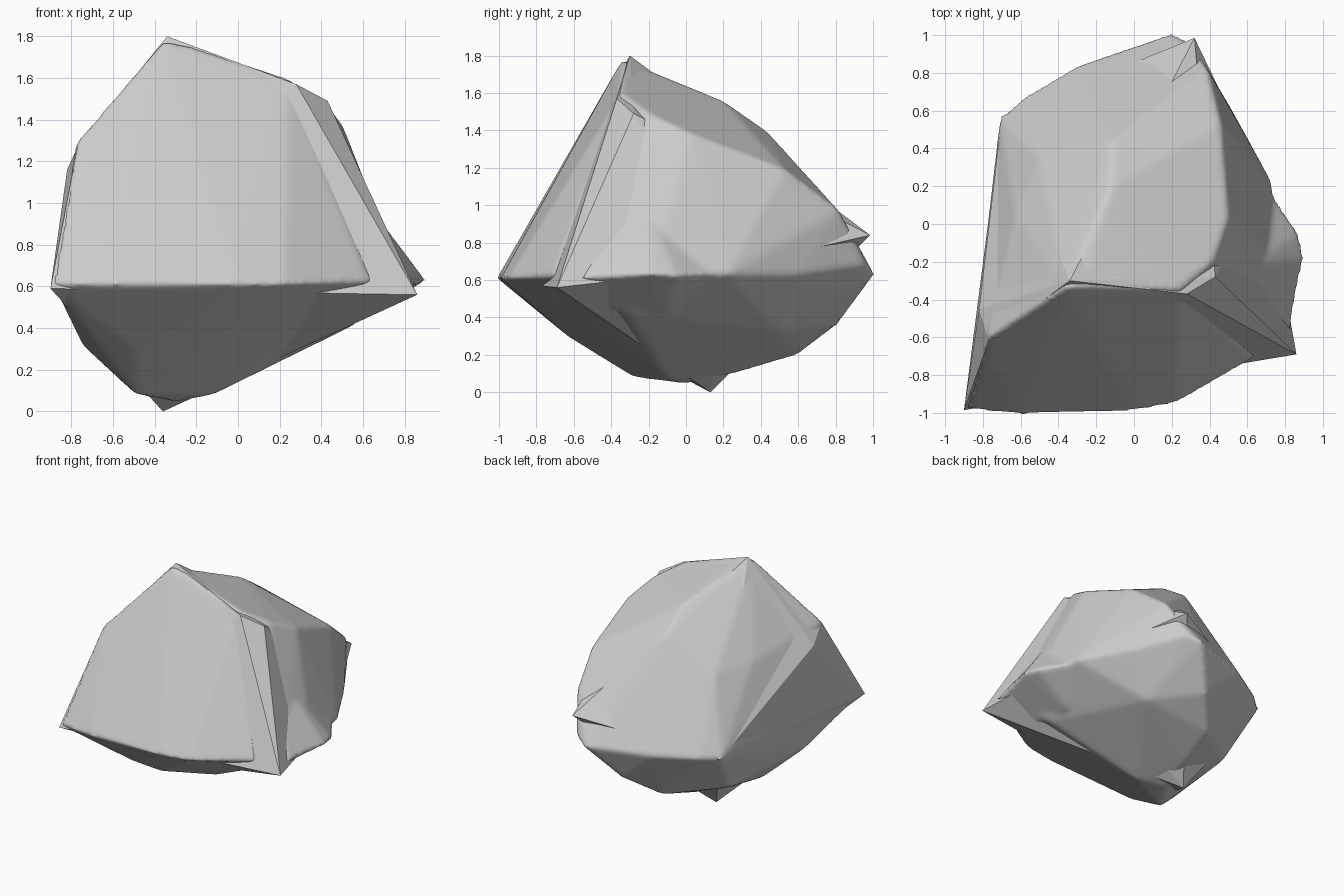
import bpy, bmesh


def add_hull(bm, points):
    """Wrap a cloud of corner points in a closed convex skin."""
    verts = [bm.verts.new(p) for p in points]
    bmesh.ops.convex_hull(bm, input=verts)
    loose = [v for v in verts if v.is_valid and not v.link_faces]
    bmesh.ops.delete(bm, geom=loose, context='VERTS')


def make_object(name, clouds):
    bm = bmesh.new()
    for cloud in clouds:
        add_hull(bm, cloud)
    bmesh.ops.recalc_face_normals(bm, faces=bm.faces[:])
    mesh = bpy.data.meshes.new(name)
    bm.to_mesh(mesh)
    bm.free()
    obj = bpy.data.objects.new(name, mesh)
    bpy.context.collection.objects.link(obj)
    return obj


# main boulder: crown, waist and underside corners
crown = [(-0.36, -0.34, 1.78), (-0.25, -0.33, 1.76), (0.24, -0.35, 1.60),
         (0.42, -0.2, 1.49), (0.50, 0.03, 1.38), (-0.12, 0.2, 1.56),
         (-0.12, 0.43, 1.40), (0.05, 0.6, 1.16), (0.46, 0.53, 1.19),
         (0.39, 0.82, 0.97), (-0.78, -0.61, 1.29), (-0.63, 0.05, 1.17),
         (-0.5, 0.35, 1.14)]
waist = [(-0.89, -0.98, 0.61), (-0.6, -1.01, 0.61), (0.0, -0.99, 0.61),
         (0.22, -0.95, 0.61), (0.63, -0.72, 0.62), (0.78, -0.52, 0.61),
         (0.80, -0.2, 0.62), (0.73, 0.22, 0.63), (0.52, 0.6, 0.63),
         (0.3, 0.96, 0.68), (0.2, 1.01, 0.63), (-0.3, 0.84, 0.62),
         (-0.6, 0.66, 0.61), (-0.71, 0.56, 0.60)]
base = [(-0.75, -0.45, 0.32), (-0.5, -0.62, 0.29), (-0.49, -0.28, 0.08),
        (-0.3, 0.0, 0.045), (-0.12, -0.1, 0.08), (-0.25, 0.26, 0.10),
        (-0.2, 0.6, 0.20), (0.0, 0.81, 0.36), (-0.6, 0.3, 0.25),
        (0.55, -0.3, 0.41), (0.3, 0.5, 0.33)]

# swelling low on the right side
bulge = [(0.83, -0.56, 0.61), (0.90, -0.18, 0.63), (0.88, -0.05, 0.62),
         (0.72, 0.18, 0.63), (0.60, -0.22, 1.03), (0.58, -0.42, 0.98),
         (0.56, -0.45, 0.44), (0.55, -0.1, 0.42), (0.45, -0.2, 0.65)]

rock = make_object("rock_body", [crown + waist + base, bulge])
remesh = rock.modifiers.new("fuse", 'REMESH')
remesh.mode = 'VOXEL'
remesh.voxel_size = 0.018
remesh.use_smooth_shade = True
soften = rock.modifiers.new("worn_edges", 'SMOOTH')
soften.factor = 0.5
soften.iterations = 8

# coarse faceted shell whose corners poke through the boulder
shell = [(-0.34, -0.30, 1.80), (-0.77, -0.62, 1.27), (-0.82, -0.45, 1.16),
         (-0.90, -0.985, 0.59), (0.86, -0.69, 0.56), (0.43, -0.28, 1.49),
         (0.28, -0.37, 1.57), (0.32, 0.985, 0.84), (-0.70, 0.57, 0.60),
         (-0.36, 0.13, 0.0), (0.70, 0.2, 0.66)]
make_object("faceted_shell", [shell])
